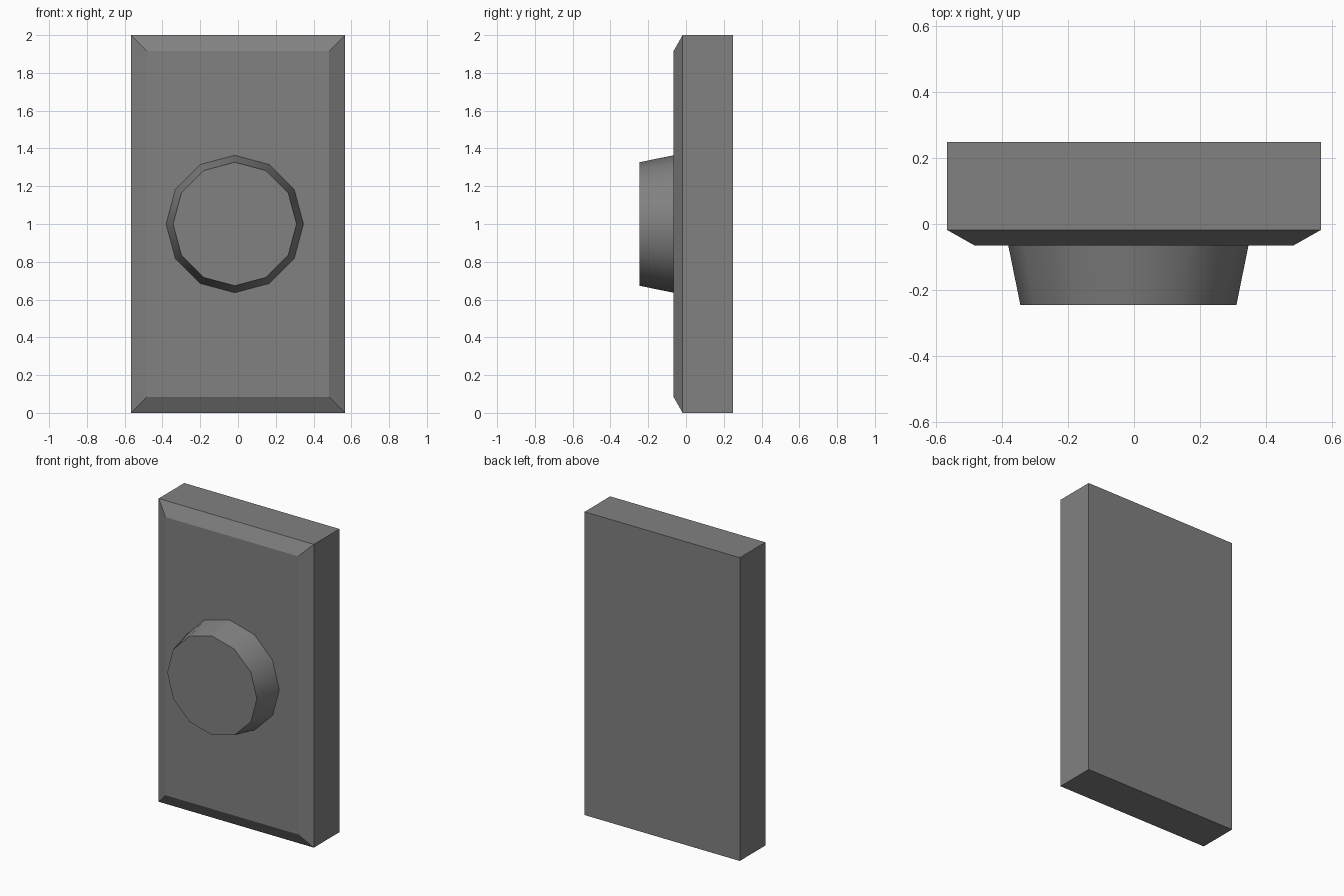
import bpy, bmesh, math

if "Cube" in bpy.data.objects:
    bpy.data.objects.remove(bpy.data.objects["Cube"])

grey = bpy.data.materials.new("mid_grey")
grey.diffuse_color = (0.22, 0.22, 0.22, 1)
grey.use_nodes = True
grey.node_tree.nodes["Principled BSDF"].inputs["Base Color"].default_value = grey.diffuse_color


def loft(name, rings):
    """Join rings of (x, y, z) points and cap both ends."""
    bm = bmesh.new()
    loops = [[bm.verts.new(p) for p in ring] for ring in rings]
    n = len(loops[0])
    for a, b in zip(loops, loops[1:]):
        for i in range(n):
            j = (i + 1) % n
            bm.faces.new((a[i], a[j], b[j], b[i]))
    bm.faces.new(loops[0])
    bm.faces.new(loops[-1])
    bmesh.ops.recalc_face_normals(bm, faces=bm.faces)
    mesh = bpy.data.meshes.new(name)
    bm.to_mesh(mesh)
    bm.free()
    mesh.materials.append(grey)
    obj = bpy.data.objects.new(name, mesh)
    bpy.context.collection.objects.link(obj)
    return obj


def rectangle(y, inset):
    w, h = 0.566 - inset, 1 - inset
    return [(sx * w, y, 1 + sz * h) for sx, sz in ((-1, -1), (1, -1), (1, 1), (-1, 1))]


def circle(y, r, sides=12):
    return [(-0.017 + r * math.cos(i * math.tau / sides), y,
             1 + r * math.sin(i * math.tau / sides)) for i in range(sides)]


# Wall plate with a bevelled front rim
loft("wall_plate", [rectangle(0.248, 0), rectangle(-0.018, 0), rectangle(-0.065, 0.083)])

# Tapered knob, smooth around the side and flat on the front
knob = loft("knob", [circle(-0.064, 0.364), circle(-0.246, 0.327)])
bpy.context.view_layer.objects.active = knob
knob.select_set(True)
bpy.ops.object.shade_smooth_by_angle(angle=math.radians(40))
